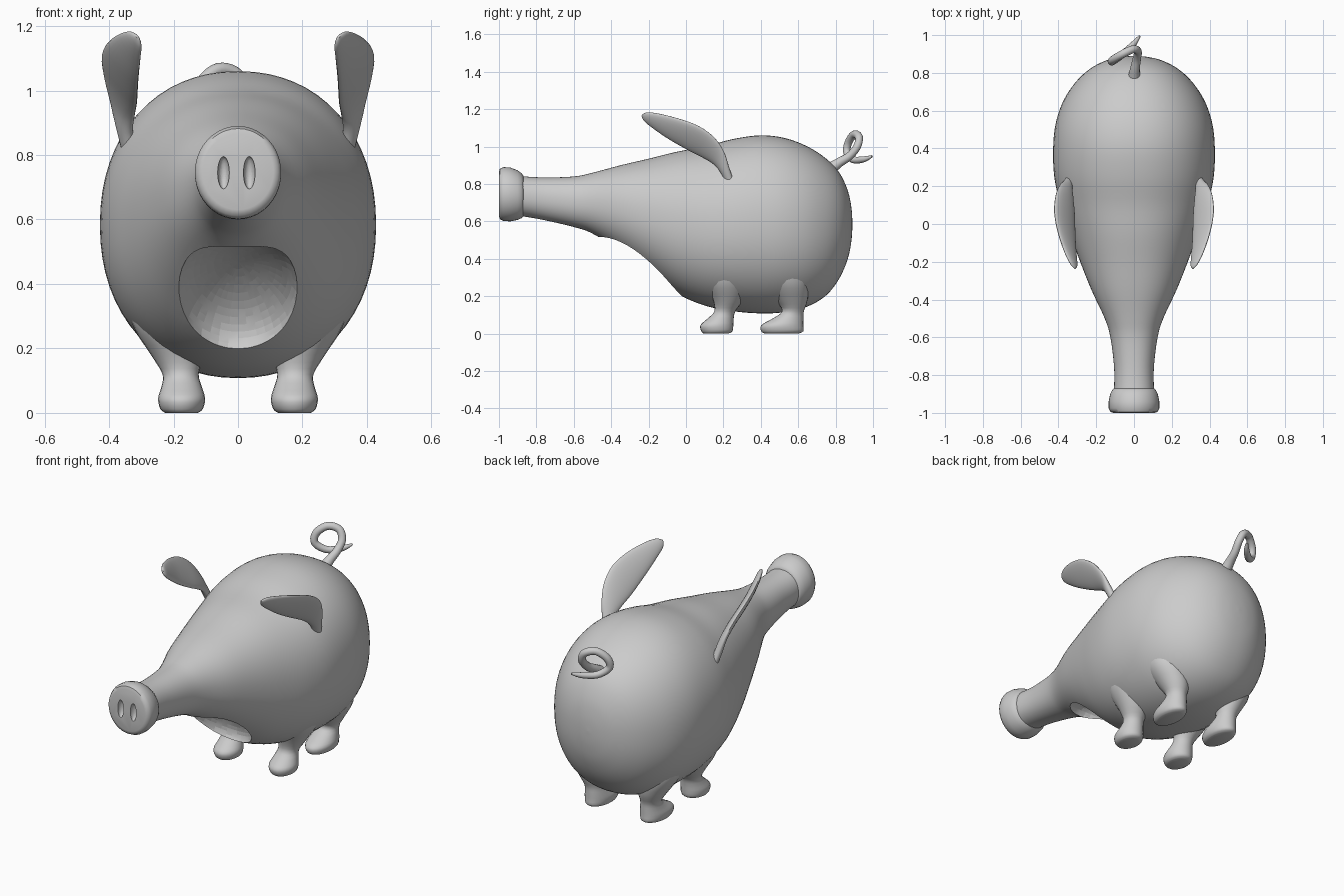
import bpy, bmesh, math
from mathutils import Vector as V

if "Cube" in bpy.data.objects:
    bpy.data.objects.remove(bpy.data.objects["Cube"])


def sgnpow(v, p):
    return math.copysign(abs(v) ** p, v)


def spline(rows, steps):
    """Catmull-Rom interpolation of rows of numbers."""
    out = []
    for i in range(len(rows) - 1):
        a, b, c, d = (rows[max(0, min(len(rows) - 1, i + k))] for k in (-1, 0, 1, 2))
        for s in range(steps):
            t = s / steps
            out.append([0.5 * (2 * q + (r - p) * t + (2 * p - 5 * q + 4 * r - u) * t * t
                               + (3 * q - p - 3 * r + u) * t ** 3)
                        for p, q, r, u in zip(a, b, c, d)])
    return out + [list(rows[-1])]


def loft(name, rings, n=32, power=2.0, angle=50):
    """Skin (centre, half-axis, half-axis) rings into a capped smooth solid."""
    bm = bmesh.new()
    loops = []
    for c, u, v in rings:
        loop = []
        for k in range(n):
            a = 2 * math.pi * k / n
            loop.append(bm.verts.new(c + u * sgnpow(math.cos(a), 2 / power)
                                     + v * sgnpow(math.sin(a), 2 / power)))
        loops.append(loop)
    for p, q in zip(loops, loops[1:]):
        for k in range(n):
            bm.faces.new((p[k], p[(k + 1) % n], q[(k + 1) % n], q[k]))
    bm.faces.new(loops[0])
    bm.faces.new(loops[-1])
    bmesh.ops.recalc_face_normals(bm, faces=bm.faces)
    me = bpy.data.meshes.new(name)
    bm.to_mesh(me)
    bm.free()
    ob = bpy.data.objects.new(name, me)
    bpy.context.collection.objects.link(ob)
    smooth(ob, angle)
    return ob


def smooth(ob, angle=50):
    bpy.ops.object.select_all(action='DESELECT')
    ob.select_set(True)
    bpy.context.view_layer.objects.active = ob
    bpy.ops.object.shade_smooth_by_angle(angle=math.radians(angle))


def carve(ob, loc, scale, rot=0.0):
    """Scoop an ellipsoid out of an object."""
    bpy.ops.mesh.primitive_uv_sphere_add(segments=40, ring_count=24, location=loc,
                                         rotation=(rot, 0, 0))
    cut = bpy.context.object
    cut.scale = scale
    cut.hide_render = True
    mod = ob.modifiers.new("scoop", 'BOOLEAN')
    mod.operation = 'DIFFERENCE'
    mod.solver = 'EXACT'
    mod.object = cut
    bpy.context.view_layer.objects.active = ob
    bpy.ops.object.modifier_apply(modifier=mod.name)
    bpy.data.objects.remove(cut)
    smooth(ob)


def along_y(rows):
    """Rows of y, bottom z, top z, half width."""
    return [(V((0, y, (b + t) / 2)), V((max(w, .002), 0, 0)), V((0, 0, max((t - b) / 2, .002))))
            for y, b, t, w in rows]


# Body with long neck
body_rows = [(-.93, .63, .85, .108), (-.86, .625, .84, .105), (-.75, .605, .835, .106),
             (-.6, .57, .84, .125), (-.5, .535, .86, .155), (-.35, .44, .9, .225),
             (-.2, .325, .935, .285), (-.05, .215, .972, .34), (.1, .15, 1.0, .39),
             (.25, .12, 1.04, .422), (.4, .108, 1.06, .428), (.53, .115, 1.045, .415),
             (.65, .145, 1.0, .375), (.75, .205, .935, .31), (.82, .295, .86, .235),
             (.865, .4, .765, .15), (.885, .5, .67, .07), (.89, .585, .587, .002)]
body = loft("body", along_y(spline(body_rows, 4)), 64, 2.15)
carve(body, (0, -.24, .365), (.195, .275, .13), math.radians(-37))

# Snout disc with two nostrils
snout = loft("snout", along_y([(-1.0, .63, .865, .11), (-.995, .612, .882, .125),
                               (-.975, .602, .89, .134), (-.94, .6, .888, .134),
                               (-.9, .608, .873, .126), (-.88, .617, .858, .116),
                               (-.87, .625, .845, .106)]), 40)
for x in (-.045, .035):
    carve(snout, (x, -1.0, .745), (.018, .025, .05))

# Legs: rows of z, centre x, centre y, radius x, radius y
front_rows = [(0, .175, .16, .05, .065), (.012, .175, .165, .066, .083), (.045, .175, .165, .073, .088),
              (.08, .175, .185, .063, .07), (.12, .178, .208, .056, .056),
              (.18, .19, .225, .08, .08), (.28, .225, .23, .105, .115), (.42, .26, .26, .1, .12)]
back_rows = [(0, .175, .51, .05, .09), (.012, .175, .515, .066, .112), (.045, .175, .515, .073, .113),
             (.08, .175, .545, .063, .083), (.12, .178, .572, .056, .058),
             (.18, .19, .565, .08, .085), (.28, .225, .54, .105, .115), (.42, .25, .5, .1, .12)]
for side, s in (("right", 1), ("left", -1)):
    for part, rows in (("front_leg", front_rows), ("back_leg", back_rows)):
        loft(f"{part}_{side}", [(V((s * x, y, z)), V((rx, 0, 0)), V((0, ry, 0)))
                                for z, x, y, rx, ry in spline(rows, 3)], 24)

    # Ear: rows of centre x, y, z, half width, half thickness
    ear_rows = [(.34, .23, .82, .025, .02), (.352, .205, .88, .032, .02), (.358, .17, .94, .055, .018),
                (.365, .11, 1.0, .08, .018), (.367, .03, 1.05, .088, .018),
                (.355, -.07, 1.095, .075, .017), (.335, -.16, 1.135, .052, .015),
                (.318, -.215, 1.158, .03, .011), (.312, -.235, 1.167, .006, .004)]
    pts = spline(ear_rows, 3)
    rings = []
    for i, p in enumerate(pts):
        axis = (V(pts[min(i + 1, len(pts) - 1)][:3]) - V(pts[max(i - 1, 0)][:3])).normalized()
        across = V((.6, .35, .7))
        across = (across - axis * across.dot(axis)).normalized()
        normal = axis.cross(across)
        flip = lambda v: V((s * v.x, v.y, v.z))
        rings.append((flip(V(p[:3])), flip(across * p[3]), flip(normal * p[4])))
    loft(f"ear_{side}", rings, 24)

# Curly tail
tail_pts = [(0, .77, .88, .034), (.005, .82, .915, .026), (.015, .875, .95, .022), (.02, .915, 1.0, .021),
            (-.005, .925, 1.05, .021), (-.06, .9, 1.065, .021), (-.11, .87, 1.025, .021),
            (-.115, .86, .97, .02), (-.065, .895, .93, .019), (-.005, .95, .932, .016),
            (.03, .995, .948, .006)]
pts = spline(tail_pts, 5)
rings = []
across = V((1, 0, 0))
for i, p in enumerate(pts):
    axis = (V(pts[min(i + 1, len(pts) - 1)][:3]) - V(pts[max(i - 1, 0)][:3])).normalized()
    across = (across - axis * across.dot(axis)).normalized()
    rings.append((V(p[:3]), across * p[3], axis.cross(across) * p[3]))
loft("tail", rings, 14)
